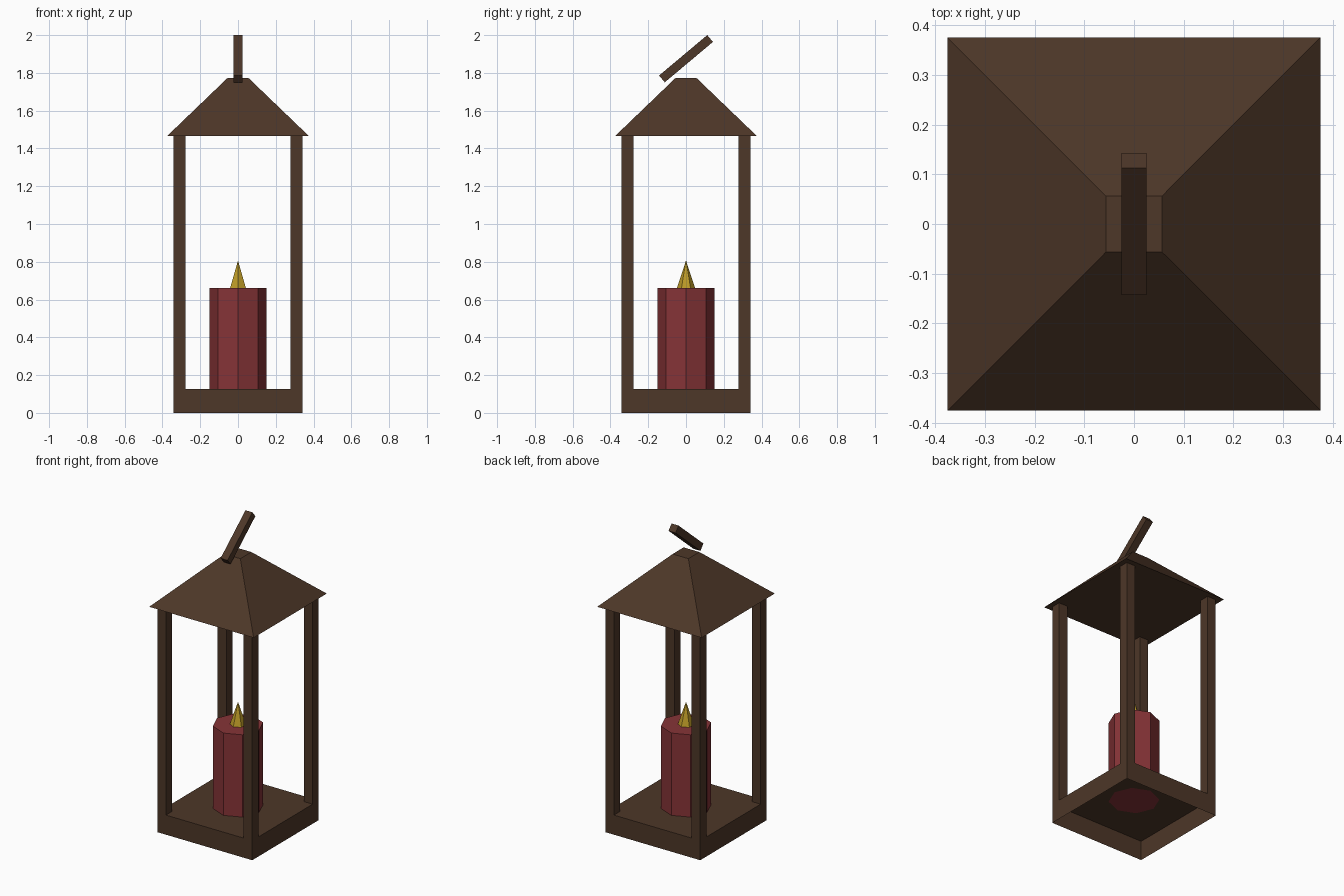
import bpy, bmesh, math
from mathutils import Matrix

if "Cube" in bpy.data.objects:
    bpy.data.objects.remove(bpy.data.objects["Cube"])


def material(name, rgb):
    m = bpy.data.materials.new(name)
    m.diffuse_color = (*rgb, 1)
    m.use_nodes = True
    m.node_tree.nodes["Principled BSDF"].inputs["Base Color"].default_value = m.diffuse_color
    return m


BROWN = material("dark_wood", (0.075, 0.038, 0.021))
RED = material("red_wax", (0.24, 0.034, 0.038))
YELLOW = material("flame_yellow", (0.50, 0.32, 0.02))


def finish(bm, name, mat):
    me = bpy.data.meshes.new(name)
    bm.to_mesh(me)
    bm.free()
    me.materials.append(mat)
    ob = bpy.data.objects.new(name, me)
    bpy.context.collection.objects.link(ob)
    return ob


def box(name, size, loc, mat, tilt=0.0, open_bottom=False):
    bm = bmesh.new()
    bmesh.ops.create_cube(bm, size=1)
    if open_bottom:
        low = [f for f in bm.faces if f.normal.z < -0.9]
        bmesh.ops.delete(bm, geom=low, context='FACES_ONLY')
    bm.transform(Matrix.Translation(loc) @ Matrix.Rotation(tilt, 4, 'X')
                 @ Matrix.Diagonal((*size, 1)))
    return finish(bm, name, mat)


def cone(name, sides, r1, r2, z0, z1, mat, turn=0.0):
    bm = bmesh.new()
    bmesh.ops.create_cone(bm, cap_ends=True, segments=sides,
                          radius1=r1, radius2=r2, depth=z1 - z0)
    bmesh.ops.remove_doubles(bm, verts=bm.verts, dist=1e-5)
    bm.transform(Matrix.Translation((0, 0, (z0 + z1) / 2))
                 @ Matrix.Rotation(turn, 4, 'Z'))
    return finish(bm, name, mat)


BASE_TOP, EAVES, ROOF_TOP = 0.127, 1.466, 1.772
HALF, POST = 0.341, 0.0625

# Base tray, hollow underneath
box("base", (2 * HALF, 2 * HALF, BASE_TOP), (0, 0, BASE_TOP / 2), BROWN, open_bottom=True)

# Four corner posts, flush with the base
c = HALF - POST / 2
for side, sx in (("left", -1), ("right", 1)):
    for end, sy in (("front", -1), ("back", 1)):
        box(f"{end}_{side}_post", (POST, POST, EAVES - BASE_TOP),
            (sx * c, sy * c, (EAVES + BASE_TOP) / 2), BROWN)

# Truncated pyramid roof
cone("roof", 4, 0.375 * math.sqrt(2), 0.0565 * math.sqrt(2), EAVES, ROOF_TOP,
     BROWN, math.pi / 4)

# Tilted carrying handle
box("handle", (0.05, 0.333, 0.047), (0, 0, 1.875), BROWN, tilt=math.radians(40))

# Candle and flame
cone("candle", 8, 0.15, 0.15, BASE_TOP, 0.661, RED)
cone("flame", 6, 0.048, 0.0, 0.661, 0.807, YELLOW)
